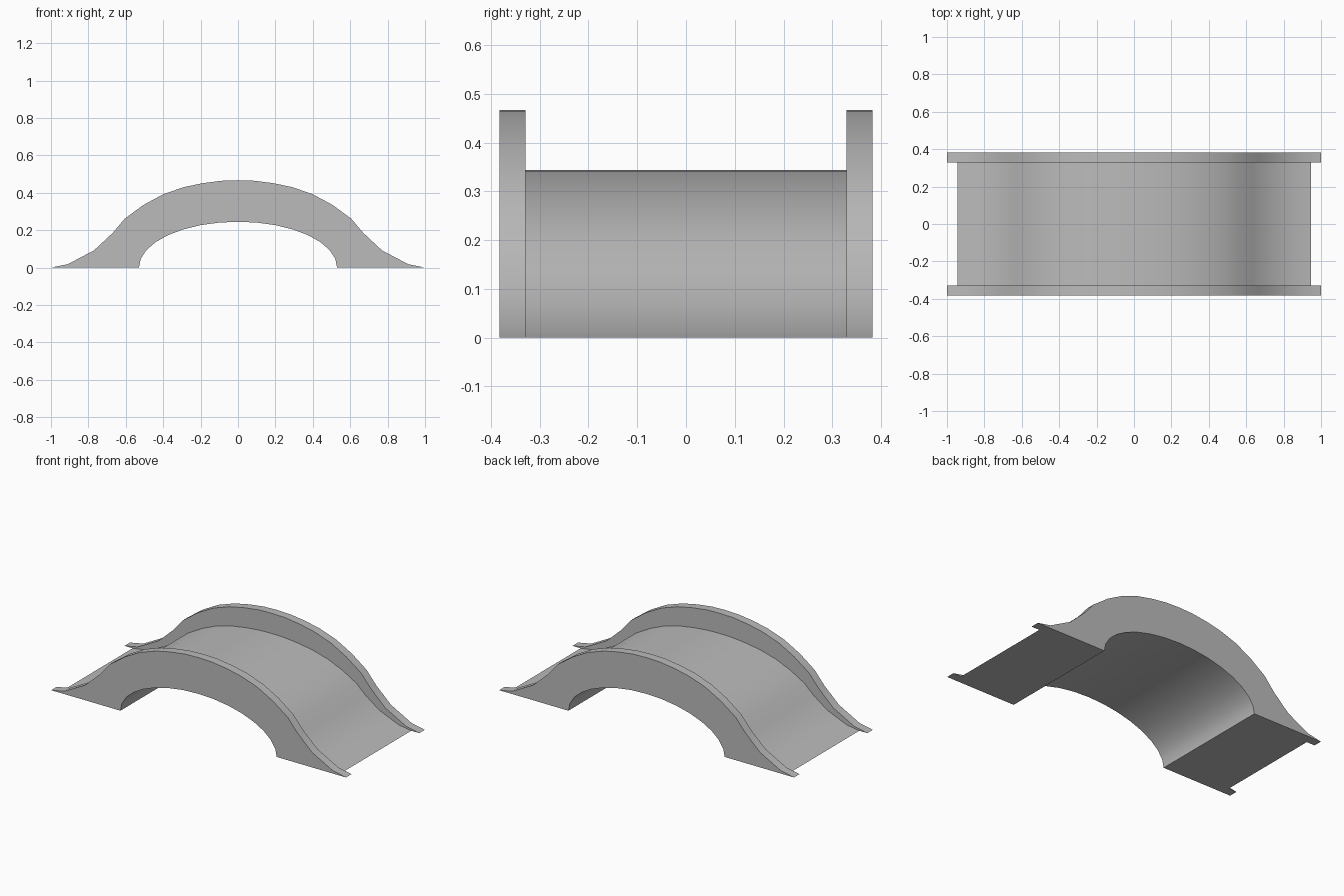
import bpy
import bmesh
import math

cube = bpy.data.objects.get("Cube")
if cube:
    bpy.data.objects.remove(cube, do_unlink=True)

# Half outline of the parapet, crown to foot
HALF = [(0, .467), (.09, .464), (.19, .451), (.29, .43), (.4, .392), (.505, .335),
        (.605, .262), (.67, .185), (.77, .092), (.91, .018), (1, 0)]
DECK_X, DECK_Z = .945, .735      # the deck is the same outline, scaled
SPAN, RISE, STEPS = .53, .245, 16

outline = [(-x, z) for x, z in reversed(HALF[1:])] + HALF
deck = [(x * DECK_X, z * DECK_Z) for x, z in outline]
arch = [(SPAN * math.cos(math.pi * i / STEPS), RISE * math.sin(math.pi * i / STEPS))
        for i in range(STEPS + 1)]
under = [(DECK_X, 0)] + arch + [(-DECK_X, 0)]

# Cross-sections along the width: parapet, deck, parapet
OUT, IN = .382, .329
sections = [(-OUT, outline), (-IN, outline), (-IN, deck),
            (IN, deck), (IN, outline), (OUT, outline)]

bm = bmesh.new()
rings = [[bm.verts.new((x, y, z)) for x, z in top + under] for y, top in sections]
count = len(rings[0])
for k in range(len(rings) - 1):
    step = sections[k][0] == sections[k + 1][0]
    for i in range(count):
        if step and i >= len(outline) - 1:
            continue             # inner parapet wall only spans the top outline
        j = (i + 1) % count
        bm.faces.new((rings[k][i], rings[k][j], rings[k + 1][j], rings[k + 1][i]))
bm.faces.new(rings[0])
bm.faces.new(rings[-1])
bmesh.ops.remove_doubles(bm, verts=bm.verts, dist=.0005)
bmesh.ops.recalc_face_normals(bm, faces=bm.faces)

mesh = bpy.data.meshes.new("arched_bridge")
bm.to_mesh(mesh)
bm.free()
bridge = bpy.data.objects.new("arched_bridge", mesh)
bpy.context.collection.objects.link(bridge)

# Plain grey stone
stone = bpy.data.materials.new("grey_stone")
stone.use_nodes = True
color = (.5, .5, .5, 1)
stone.diffuse_color = color
stone.node_tree.nodes["Principled BSDF"].inputs["Base Color"].default_value = color
mesh.materials.append(stone)

bpy.ops.object.select_all(action='DESELECT')
bridge.select_set(True)
bpy.context.view_layer.objects.active = bridge
bpy.ops.object.shade_smooth_by_angle(angle=math.radians(30))
